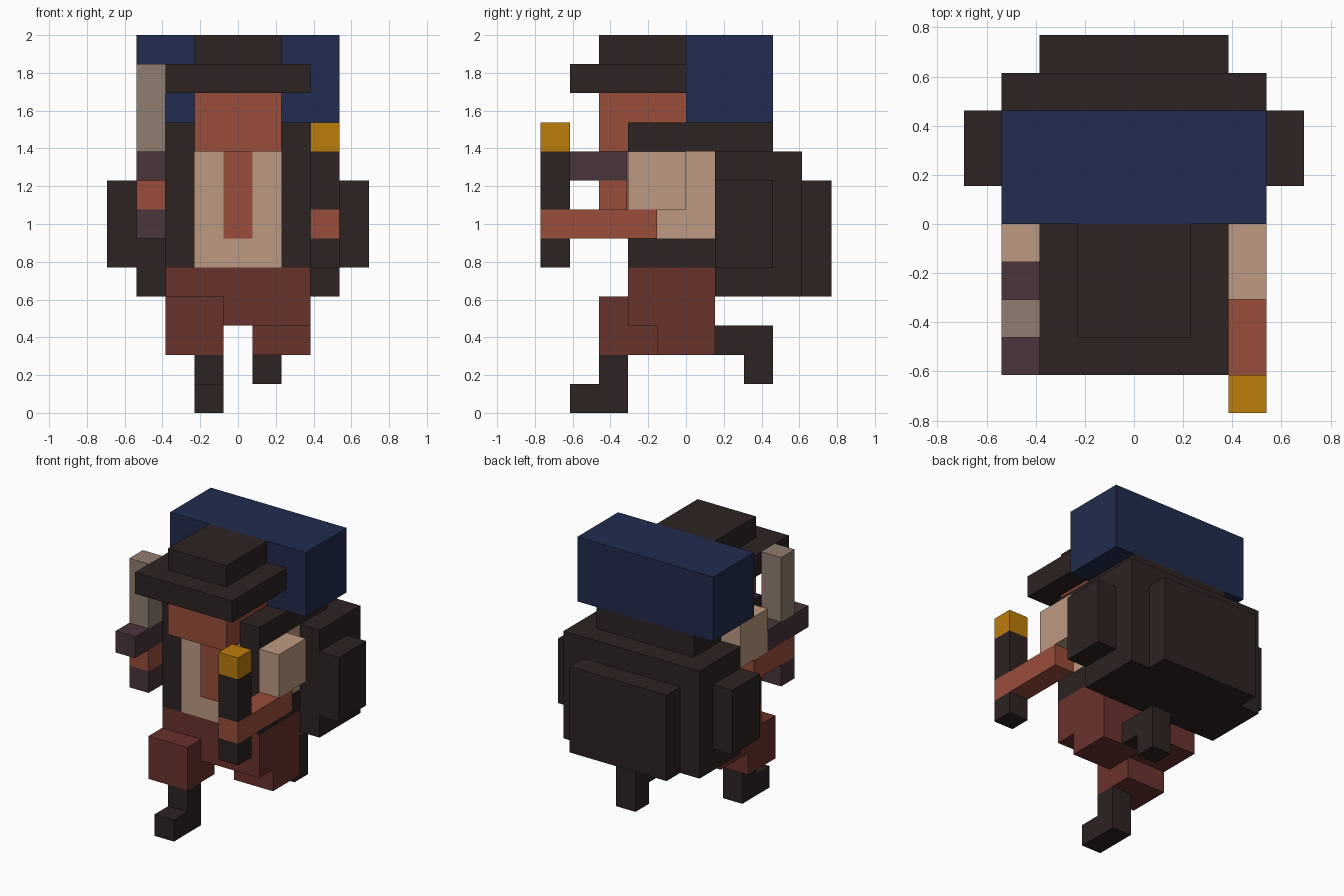
import bpy, bmesh
from mathutils import Vector

cube = bpy.data.objects.get("Cube")
if cube:
    bpy.data.objects.remove(cube, do_unlink=True)

U = 2 / 13  # size of one block


def srgb(h):
    c = [int(h[i:i + 2], 16) / 255 for i in (0, 2, 4)]
    return [v / 12.92 if v <= 0.04045 else ((v + 0.055) / 1.055) ** 2.4 for v in c] + [1.0]


def material(name, hexcode):
    m = bpy.data.materials.new(name)
    m.use_nodes = True
    col = srgb(hexcode)
    m.diffuse_color = col
    m.node_tree.nodes["Principled BSDF"].inputs["Base Color"].default_value = col
    return m


DARK = material("dark leather", "2d2322")
BLUE = material("navy cloth", "212c4e")
SKIN = material("ruddy skin", "9a4d3a")
PANTS = material("maroon cloth", "69322c")
SHIRT = material("tan shirt", "bc9a82")
STEEL = material("dull steel", "907c6f")
GRIP = material("plum metal", "4a353b")
FLAME = material("amber glow", "bd7d0c")


def part(name, mat, *boxes):
    """One object made of boxes, each (x0, x1, y0, y1, z0, z1) in blocks."""
    bm = bmesh.new()
    for x0, x1, y0, y1, z0, z1 in boxes:
        size = Vector((x1 - x0, y1 - y0, z1 - z0)) * U
        mid = Vector((x0 + x1, y0 + y1, z0 + z1)) * U / 2
        for v in bmesh.ops.create_cube(bm, size=1)["verts"]:
            v.co = Vector(a * b for a, b in zip(v.co, size)) + mid
    me = bpy.data.meshes.new(name)
    bm.to_mesh(me)
    bm.free()
    me.materials.append(mat)
    ob = bpy.data.objects.new(name, me)
    bpy.context.collection.objects.link(ob)
    return ob


# Hat, head and bare chest strip
part("hat_crown", DARK, (-1.5, 1.5, -3, 0, 12, 13))
part("hat_brim", DARK, (-2.5, 2.5, -4, 0, 11, 12))
part("head", SKIN, (-1.5, 1.5, -3, 0, 9, 11))
part("chest_strip", SKIN, (-0.5, 0.5, -2.05, -2, 6, 9))

# Torso with open vest and shoulder straps on both sides
part("torso", SHIRT, (-1.5, 1.5, -2, 1, 5, 9))
for side, s in (("left", 1), ("right", -1)):
    x0, x1 = sorted((1.5 * s, 2.5 * s))
    part(side + "_torso_side", SHIRT, (x0, x1, -1, 1, 6, 9))
    part(side + "_strap", DARK, (x0, x1, -2, -1, 5, 10),
         (x0, x1, -1, 1, 5, 6), (x0, x1, -1, 0, 9, 10))
    p0, p1 = sorted((3.5 * s, 4.5 * s))
    part(side + "_pack_pocket", DARK, (p0, p1, 1, 3, 5, 8))

# Backpack and bedroll
part("backpack", DARK, (-3.5, 3.5, 1, 4, 4, 9))
part("backpack_flap", DARK, (-2.5, 2.5, 0, 3, 9, 10))
part("back_pocket", DARK, (-2.5, 2.5, 4, 5, 4, 8))
part("bedroll", BLUE, (-3.5, 3.5, 0, 3, 10, 13))

# Left arm holding the torch
part("left_sleeve", SHIRT, (2.5, 3.5, -2, 0, 7, 9))
part("left_forearm", SKIN, (2.5, 3.5, -5, -1, 6, 7))
part("torch_handle", DARK, (2.5, 3.5, -5, -4, 5, 6), (2.5, 3.5, -5, -4, 7, 9))
part("torch_flame", FLAME, (2.5, 3.5, -5, -4, 9, 10))

# Right arm holding the sword
part("right_sleeve", SHIRT, (-3.5, -2.5, -1, 1, 8, 10))
part("right_forearm", SKIN, (-3.5, -2.5, -3, 0, 7, 8))
part("sword_grip", GRIP, (-3.5, -2.5, -3, -2, 6, 7))
part("sword_guard", GRIP, (-3.5, -2.5, -4, -1, 8, 9))
part("sword_blade", STEEL, (-3.5, -2.5, -3, -2, 9, 12))

# Hips and running legs
part("hips", PANTS, (-2.5, 2.5, -2, 1, 3, 5))
part("right_thigh", PANTS, (-2.5, -0.5, -3, -1, 2, 4))
part("left_thigh", PANTS, (0.5, 2.5, -1, 1, 2, 3))
part("right_boot", DARK, (-1.5, -0.5, -3, -2, 1, 2), (-1.5, -0.5, -4, -2, 0, 1))
part("left_boot", DARK, (0.5, 1.5, 1, 3, 2, 3), (0.5, 1.5, 2, 3, 1, 2))
